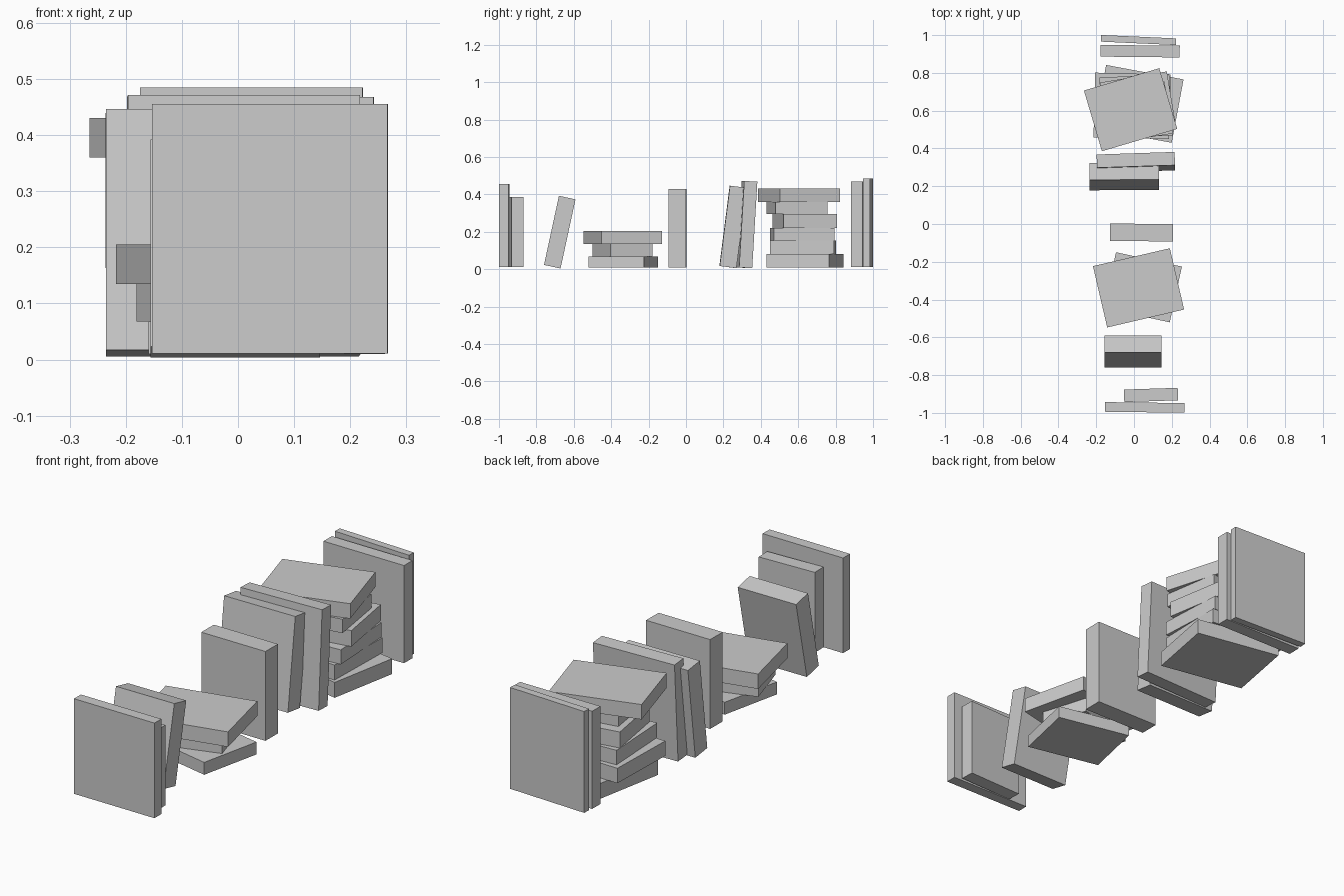
import bpy
from math import radians
from mathutils import Euler

grey = bpy.data.materials.new("light_grey")
grey.diffuse_color = (0.6, 0.6, 0.6, 1)


def book(name, center, size, turn=0, lean=0):
    """Box turned about z and leaning towards +y, in degrees."""
    bpy.ops.mesh.primitive_cube_add(size=1, location=center)
    ob = bpy.context.object
    ob.name = name
    ob.scale = size
    ob.rotation_euler = Euler((radians(-lean), 0, radians(turn)))
    ob.data.materials.append(grey)


def stack(name, z, books):
    """Pile of flat books: (x, y, width, depth, thickness, turn)."""
    for i, (x, y, w, d, t, turn) in enumerate(books):
        book(f"{name}_{i + 1}", (x, y, z + t / 2), (w, d, t), turn)
        z += t


# Upright books: centre, size, turn, lean
upright = [
    ((0.057, -0.971, 0.233), (0.42, 0.051, 0.445), -0.7, 0),
    ((0.09, -0.905, 0.199), (0.285, 0.066, 0.376), 1.8, 0),
    ((0.045, -0.005 - 0.087, 0), None, 0, 0),
    ((0.032, 0.915, 0.239), (0.42, 0.062, 0.457), -0.6, 0),
    ((0.024, 0.974, 0.248), (0.397, 0.035, 0.474), -2.6, 0),
]
upright[2] = ((0.04, -0.045, 0.219), (0.334, 0.092, 0.418), -0.5, 0)
for i, (c, s, turn, lean) in enumerate(upright):
    book(f"upright_book_{i + 1}", c, s, turn, lean)

# Leaning books
book("leaning_book_1", (-0.005, -0.675, 0.198), (0.302, 0.0905, 0.378), 0, 12.2)
book("leaning_book_2", (-0.052, 0.2515, 0.226), (0.367, 0.09, 0.433), 0.3, 7.3)
book("leaning_book_3", (0.01, 0.326, 0.2385), (0.413, 0.07, 0.463), 1.9, 3.4)

# Low stack of three
stack("low_stack_book", 0.01, [
    (0.047, -0.335, 0.357, 0.302, 0.058, -12.3),
    (0.01, -0.34, 0.328, 0.234, 0.067, 17),
    (0.024, -0.338, 0.418, 0.333, 0.07, 13.1),
])

# Tall stack of six
stack("tall_stack_book", 0.01, [
    (0.026, 0.636, 0.417, 0.341, 0.072, -10.6),
    (-0.01, 0.625, 0.4, 0.342, 0.07, -1.5),
    (0.01, 0.622, 0.37, 0.325, 0.068, 3),
    (0.02, 0.635, 0.36, 0.29, 0.075, 9.5),
    (0.03, 0.593, 0.31, 0.28, 0.065, 9),
    (-0.018, 0.605, 0.416, 0.335, 0.07, 16.5),
])
